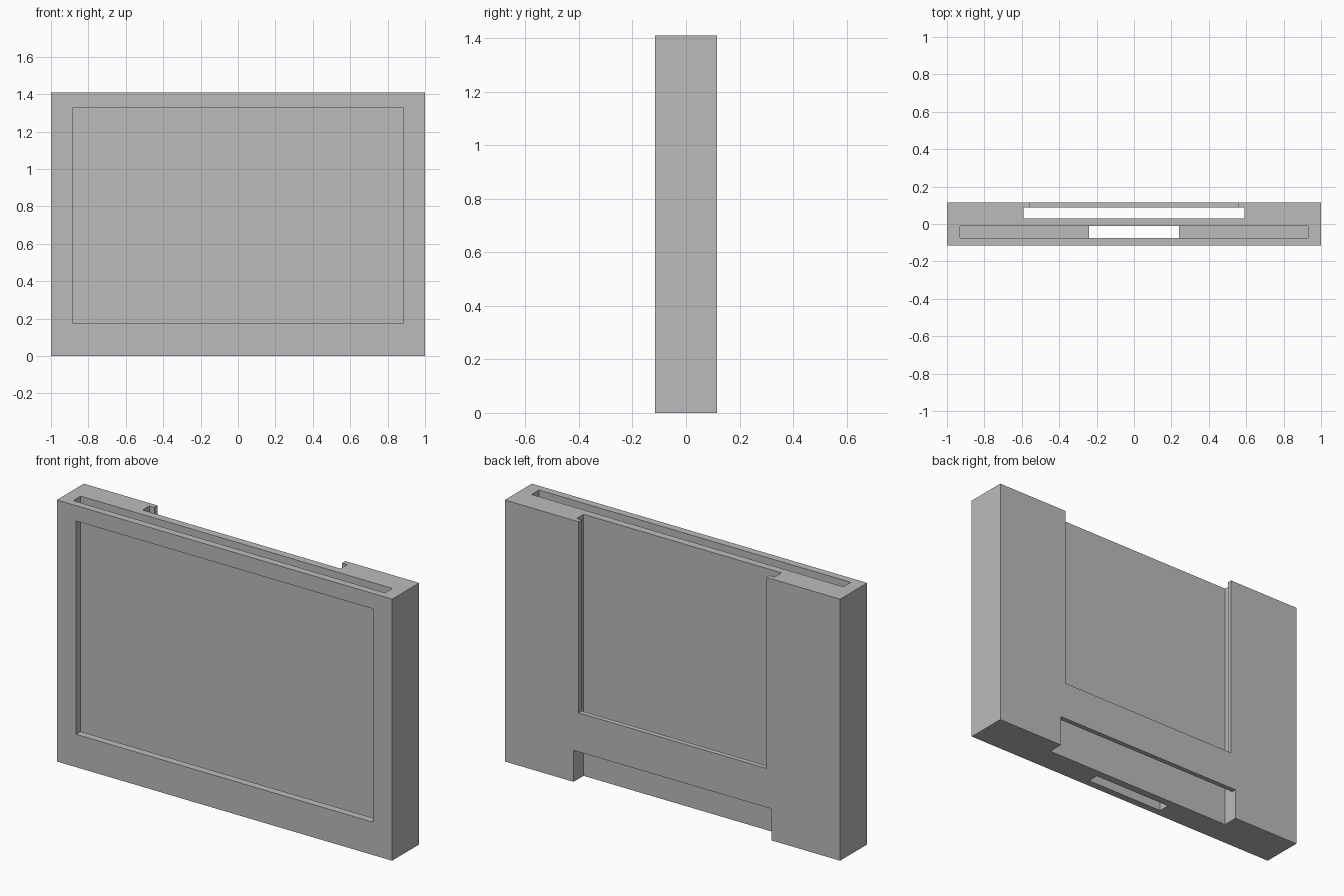
import bpy

default = bpy.data.objects.get("Cube")
if default:
    bpy.data.objects.remove(default, do_unlink=True)

WIDTH, DEPTH, HEIGHT = 2.0, 0.23, 1.41
OUT = 0.1  # overshoot of cutters past the body


def box(name, x, y, z):
    """Box centred on x with half width x, spanning the y and z ranges."""
    bpy.ops.mesh.primitive_cube_add(size=1, location=(0, sum(y) / 2, sum(z) / 2))
    ob = bpy.context.object
    ob.name = name
    ob.scale = (2 * x, y[1] - y[0], z[1] - z[0])
    bpy.ops.object.transform_apply(location=True, rotation=False, scale=True)
    return ob


# Single grey plastic
grey = bpy.data.materials.new("grey")
grey.use_nodes = True
colour = (0.5, 0.5, 0.5, 1)
grey.diffuse_color = colour
grey.node_tree.nodes["Principled BSDF"].inputs["Base Color"].default_value = colour

# Solid slab
front, back = -DEPTH / 2, DEPTH / 2
body = box("frame_body", WIDTH / 2, (front, back), (0, HEIGHT))
body.data.materials.append(grey)

top = HEIGHT + OUT
cutters = [
    # Front: screen slot loaded from the top, its window and the bottom port
    box("screen_slot", 0.93, (-0.075, -0.012), (0.135, top)),
    box("window", 0.885, (front - OUT, -0.05), (0.177, 1.327)),
    box("bottom_port", 0.24, (-0.075, -0.012), (-OUT, 0.3)),
    # Back: through slot, its opening and the foot notch
    box("back_slot", 0.59, (0.03, 0.088), (-OUT, top)),
    box("back_opening", 0.56, (0.06, back + OUT), (0.38, top)),
    box("foot_notch", 0.59, (0.03, back + OUT), (-OUT, 0.17)),
]

for cutter in cutters:
    cutter.hide_render = True
    bpy.context.view_layer.objects.active = body
    cut = body.modifiers.new(cutter.name, 'BOOLEAN')
    cut.operation = 'DIFFERENCE'
    cut.solver = 'EXACT'
    cut.object = cutter
    bpy.ops.object.modifier_apply(modifier=cut.name)
    bpy.data.objects.remove(cutter, do_unlink=True)

# Flat faces, one colour
for face in body.data.polygons:
    face.use_smooth = False
    face.material_index = 0
